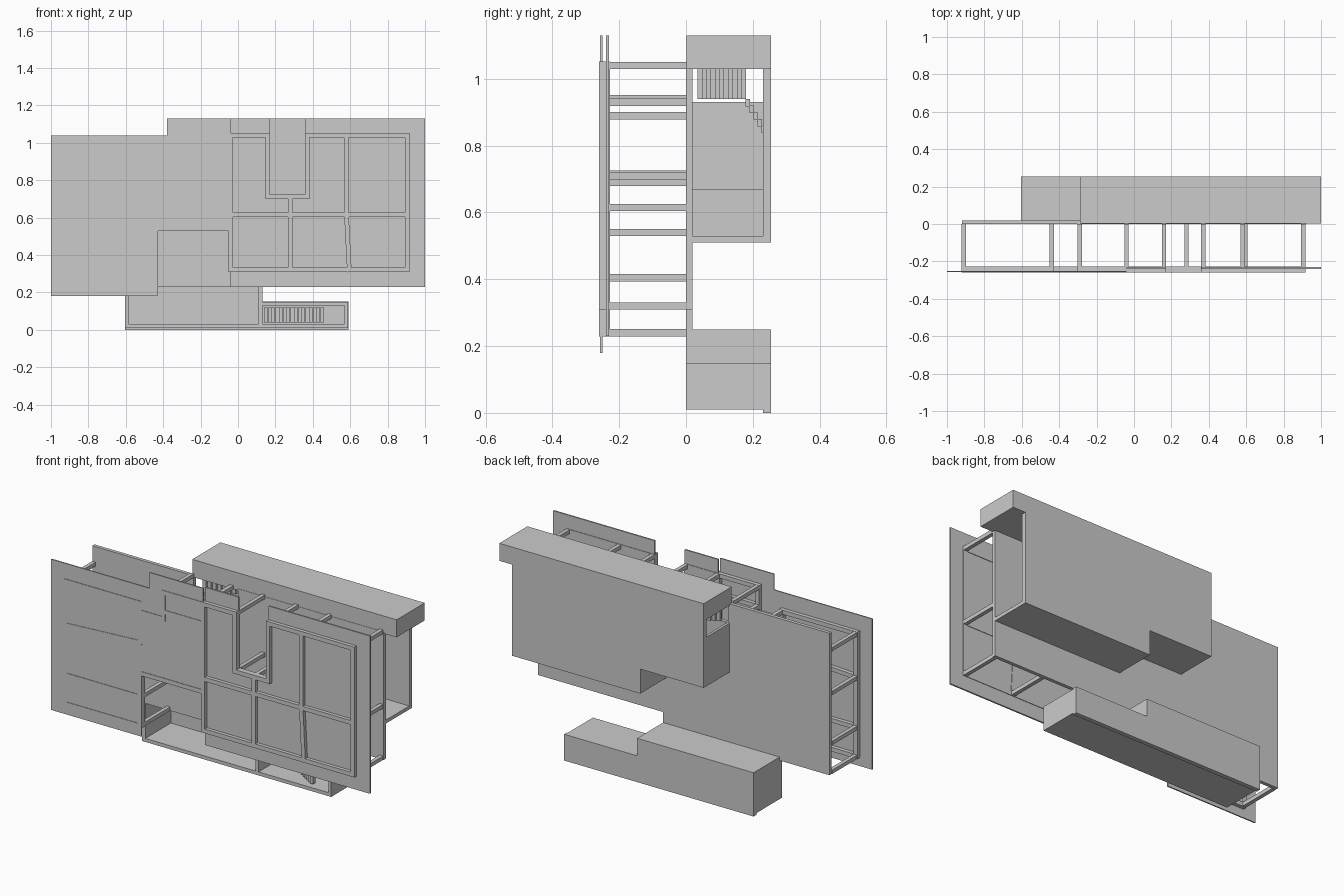
import bpy, bmesh
from mathutils import Vector


def prism(name, pts, y0, y1):
    """Extrude an outline drawn in x/z between two y depths."""
    bm = bmesh.new()
    face = bm.faces.new([bm.verts.new((x, y0, z)) for x, z in pts])
    ext = bmesh.ops.extrude_face_region(bm, geom=[face])
    for v in ext["geom"]:
        if isinstance(v, bmesh.types.BMVert):
            v.co.y = y1
    bmesh.ops.recalc_face_normals(bm, faces=bm.faces)
    me = bpy.data.meshes.new(name)
    bm.to_mesh(me)
    bm.free()
    ob = bpy.data.objects.new(name, me)
    bpy.context.collection.objects.link(ob)
    return ob


def box(name, x0, x1, y0, y1, z0, z1):
    return prism(name, [(x0, z0), (x1, z0), (x1, z1), (x0, z1)], y0, y1)


def beam(name, a, b, w=0.024):
    a, b = Vector(a), Vector(b)
    d = (b - a).normalized() * w / 2
    n = Vector((-d.y, d.x))
    a, b = a - d, b + d
    prism(name, [a - n, b - n, b + n, a + n], -0.26, -0.228)


# Two cover plates at slightly different levels
prism("left_cover_plate", [(-1, .18), (-.43, .18), (-.43, .53), (-.04, .53), (-.04, 1.13),
                           (-.38, 1.13), (-.38, 1.04), (-1, 1.04)], -.257, -.25)
prism("right_cover_plate", [(-.04, .23), (1, .23), (1, 1.13), (.36, 1.13), (.36, .71),
                            (.17, .71), (.17, 1.13), (-.04, 1.13)], -.24, -.231)

# Beam grid, with a post behind each beam end
beams = [
    ((-.91, .24), (-.91, .94)), ((-.44, .24), (-.44, .94)), ((-.91, .94), (-.44, .94)),
    ((-.91, .69), (-.44, .715)), ((-.91, .405), (-.44, .405)), ((-.91, .24), (-.44, .24)),
    ((-.44, .54), (-.04, .54)), ((-.44, .89), (-.29, .89)), ((-.29, .89), (-.29, 1.04)),
    ((-.29, .93), (-.04, .93)), ((-.29, 1.04), (.16, 1.04)), ((.37, 1.04), (.905, 1.04)),
    ((.905, .32), (.905, 1.04)), ((-.04, .32), (.905, .32)), ((-.04, .32), (-.04, 1.04)),
    ((-.04, .615), (.905, .615)), ((.16, .71), (.16, 1.04)), ((.37, .71), (.37, 1.04)),
    ((.16, .71), (.37, .71)), ((.28, .32), (.28, .71)), ((.595, .32), (.58, .615)),
    ((.58, .615), (.58, 1.04)),
]
ends = set()
for i, (a, b) in enumerate(beams):
    beam(f"beam_{i}", a, b)
    ends |= {a, b}
for i, (x, z) in enumerate(sorted(ends)):
    box(f"post_{i}", x - .011, x + .011, -.235, .001, z - .011, z + .011)

# Middle slab
prism("middle_slab", [(-.92, .23), (.13, .23), (.13, .31), (.92, .31), (.92, 1.04), (0, 1.04),
                      (0, .93), (-.28, .93), (-.28, 1.04), (-.92, 1.04)], 0, .02)

# Upper rear storey: back plate, band and walls
prism("upper_back_plate", [(-.29, .65), (.11, .65), (.11, .51), (.92, .51), (.92, 1.04),
                           (-.29, 1.04)], .23, .255)
box("upper_band", -.29, 1, .002, .255, 1.03, 1.13)
box("upper_lower_wall", .11, .92, .015, .24, .51, .53)
box("upper_step_wall", .11, .13, .015, .24, .51, .67)
box("upper_short_wall", -.29, .13, .015, .24, .65, .67)
box("upper_left_wall", -.29, -.275, .015, .235, .65, .93)

# Lower rear storey: back plate and surrounding walls
prism("lower_back_plate", [(-.605, 0), (.59, 0), (.59, .15), (.13, .15), (.13, .25),
                           (-.605, .25)], .23, .255)
box("lower_left_wall", -.605, -.585, 0, .24, .01, .25)
box("lower_bottom_wall", -.6, .585, 0, .24, .01, .03)
box("lower_top_wall", -.6, .13, 0, .24, .23, .25)
box("lower_step_wall", .11, .13, 0, .24, .02, .25)
box("stair_top_wall", .12, .585, 0, .24, .13, .148)
box("stair_end_wall", .57, .588, 0, .24, .01, .148)

# Staircases
n = 16
for i in range(n):
    x, y = .14 + i * .02, .22 - i * .2 / n
    box(f"lower_step_{i}", x, x + .019, y - .012, y + .01, .04, .12)
for i in range(11):
    x, y = -.25 + i * .022, .035 + i * .013
    box(f"upper_step_{i}", x, x + .024, y, y + .014, .94, 1.03)
for i in range(5):
    z, y = .94 - i * .02, .178 + i * .012
    box(f"upper_turn_step_{i}", 0, .09, y, y + .014, z - .022, z)
